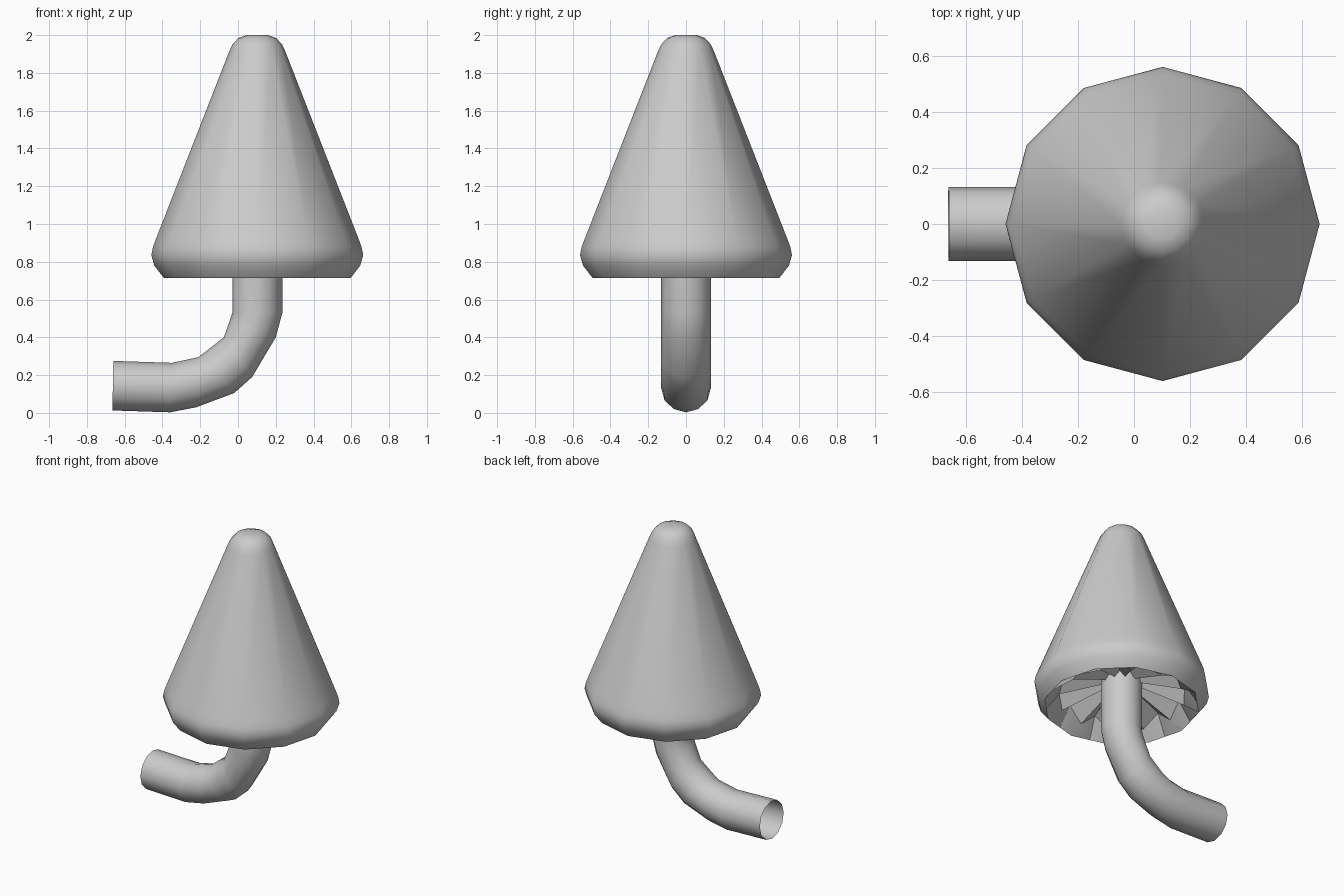
import bpy, math
from mathutils import Vector

if "Cube" in bpy.data.objects:
    bpy.data.objects.remove(bpy.data.objects["Cube"])

N = 12
CX = 0.102


def make(name, rings, fill_last=False, angle=60):
    """Loft equal-length closed rings into an open skin."""
    n = len(rings[0])
    verts = [v for r in rings for v in r]
    faces = []
    for k in range(len(rings) - 1):
        for i in range(n):
            j = (i + 1) % n
            faces.append((k*n + i, k*n + j, (k+1)*n + j, (k+1)*n + i))
    if fill_last:
        faces.append(tuple(range((len(rings) - 1)*n, len(rings)*n)))
    me = bpy.data.meshes.new(name)
    me.from_pydata(verts, [], faces)
    me.update()
    ob = bpy.data.objects.new(name, me)
    bpy.context.collection.objects.link(ob)
    bpy.ops.object.select_all(action='DESELECT')
    ob.select_set(True)
    bpy.context.view_layer.objects.active = ob
    bpy.ops.object.shade_smooth_by_angle(angle=math.radians(angle))
    return ob


def ring(r, z, n=N, dz=0.0):
    # dz raises every second point to make pleats
    return [(CX + r*math.cos(2*math.pi*i/n), r*math.sin(2*math.pi*i/n),
             z + (dz if i % 2 else 0)) for i in range(n)]


# Tall cone with a rolled rim and rounded tip
profile = [(0.495, 0.715), (0.545, 0.78), (0.561, 0.835), (0.552, 0.88),
           (0.535, 0.925), (0.15, 1.91), (0.132, 1.95), (0.10, 1.985),
           (0.055, 2.0)]
make("cone_cap", [ring(r, z) for r, z in profile], fill_last=True)

# Pleated hollow underside, rising from the rim to the stem
half = math.cos(math.pi / N)
rim = [(CX + (x - CX)*(half if i % 2 else 1), y*(half if i % 2 else 1), z)
       for i, (x, y, z) in enumerate(ring(0.495, 0.715, 2*N))]
under = make("pleated_underside",
             [rim, ring(0.40, 0.76, 2*N, 0.09), ring(0.12, 0.86, 2*N, 0.04)],
             angle=20)
under.data.flip_normals()

# Bent open pipe: inner and outer points (x, z) of each cross-section
sections = [((-0.03, 0.92), (0.235, 0.92)), ((-0.03, 0.53), (0.235, 0.53)),
            ((-0.04, 0.50), (0.20, 0.40)), ((-0.075, 0.40), (0.075, 0.19)),
            ((-0.19, 0.31), (-0.02, 0.105)), ((-0.21, 0.295), (-0.22, 0.03)),
            ((-0.35, 0.265), (-0.36, 0.003)), ((-0.66, 0.275), (-0.665, 0.013))]
pipe = []
for a, b in sections:
    a, b = Vector((a[0], 0, a[1])), Vector((b[0], 0, b[1]))
    mid, arm = (a + b)/2, (b - a)/2
    pipe.append([mid + arm*math.cos(2*math.pi*i/N)
                 + Vector((0, 0.132*math.sin(2*math.pi*i/N), 0)) for i in range(N)])
stem = make("bent_stem", pipe)
stem.data.flip_normals()
